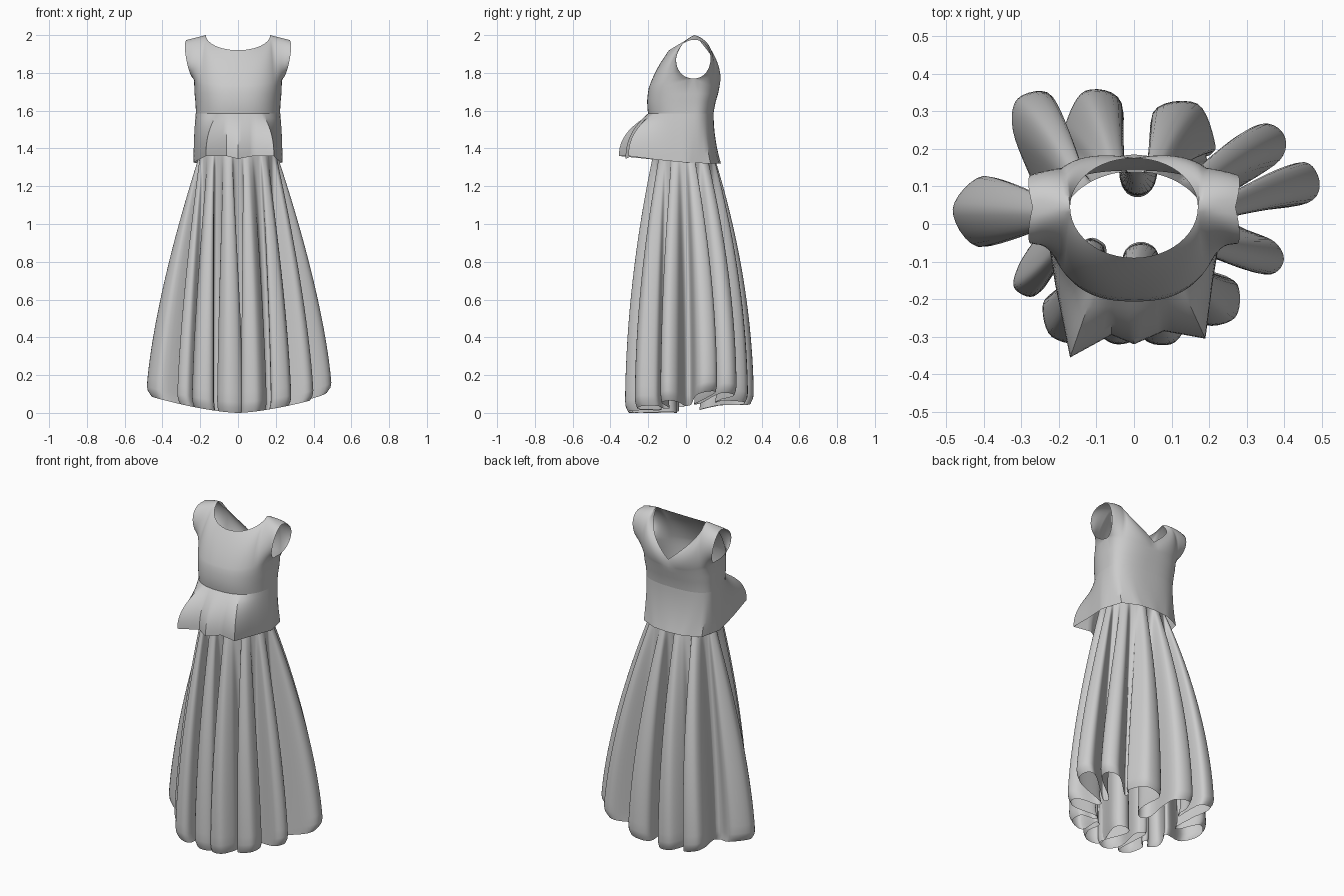
import bpy, bmesh, math
from mathutils import Vector

if "Cube" in bpy.data.objects:
    bpy.data.objects.remove(bpy.data.objects["Cube"])


def grid_object(name, rows, closed, angle=50):
    """Skin a list of equal-length point rows into a cloth sheet."""
    bm = bmesh.new()
    add_rows(bm, rows, closed)
    finish(name, bm, angle)


def add_rows(bm, rows, closed):
    vs = [[bm.verts.new(p) for p in r] for r in rows]
    n = len(rows[0])
    for a, b in zip(vs, vs[1:]):
        for i in range(n if closed else n - 1):
            j = (i + 1) % n
            bm.faces.new((a[i], a[j], b[j], b[i]))


def finish(name, bm, angle):
    bmesh.ops.remove_doubles(bm, verts=bm.verts, dist=0.0005)
    bmesh.ops.recalc_face_normals(bm, faces=bm.faces)
    me = bpy.data.meshes.new(name)
    bm.to_mesh(me)
    bm.free()
    ob = bpy.data.objects.new(name, me)
    bpy.context.collection.objects.link(ob)
    bpy.ops.object.select_all(action='DESELECT')
    ob.select_set(True)
    bpy.context.view_layer.objects.active = ob
    bpy.ops.object.shade_smooth_by_angle(angle=math.radians(angle))


def catmull(pts, steps):
    """Closed smooth curve through the points."""
    out, n = [], len(pts)
    for i in range(n):
        a, b, c, d = (pts[(i + k) % n] for k in (-1, 0, 1, 2))
        for s in range(steps):
            t = s / steps
            out.append(0.5 * (2 * b + (c - a) * t + (2 * a - 5 * b + 4 * c - d) * t * t
                              + (3 * b - a - 3 * c + d) * t ** 3))
    return out


def body(u, back, z, rx, yf, yb, yc=0.04):
    """Torso cross-section; u runs -1..1 across the front or back half."""
    th = u * math.pi / 2
    x = rx * math.copysign(abs(math.sin(th)) ** 0.8, u)
    c = max(0, math.cos(th)) ** 0.8
    return Vector((x, yc + (yb - yc if back else yf - yc) * c, z))


# Bodice: two panels meeting at the side seams and shoulders
RINGS = [(1.56, .222, -.195, .142), (1.60, .223, -.203, .148),
         (1.65, .226, -.206, .158), (1.69, .23, -.202, .17)]
NU, NV, NECK = 40, 16, 0.6


def top_edge(u, back):
    """Neckline (scoop in front, V behind), then the shoulder seam."""
    a, sg = abs(u), (1 if u >= 0 else -1)
    if a <= NECK:
        s = a / NECK
        ph = s * math.pi / 2
        if back:
            y, z = .045 + .13 * math.cos(ph), 1.77 + .23 * s
        else:
            y, z = .045 - .135 * math.cos(ph), 1.92 + .08 * (1 - math.cos(ph))
        return Vector((sg * .17 * math.sin(ph), y, z))
    q = (a - NECK) / (1 - NECK)
    return Vector((sg * (.17 + .1 * q), .045, 2.0 - .025 * q))


bm = bmesh.new()
for back in (False, True):
    us = [-1 + 2 * i / NU for i in range(NU + 1)]
    rows = [[body(u, back, *r) for u in us] for r in RINGS]
    for k in range(NV + 1):
        t, row = k / NV, []
        for u in us:
            a = abs(u)
            q = body(u, back, 1.72 + .05 * a ** 3, .233, -.197, .176)
            p = top_edge(u, back)
            dy = .175 * a if back else -.02 - .17 * a ** 4
            off = Vector((math.copysign(.045 * a ** 4, u), dy, .5 * a * a * (1 - a))) * .667
            al = (1 - a ** 3) / 3
            c1, c2 = q + (p - q) * al + off, p + (q - p) * al + off
            s = 1 - t
            row.append(q * s ** 3 + c1 * 3 * s * s * t + c2 * 3 * s * t * t + p * t ** 3)
        rows.append(row)
    add_rows(bm, rows, False)
finish("bodice", bm, 60)

# Peplum: stiff flap below the waist, kicking out into corners at the front
HEM = [(.235, 0, 1.325), (.21, -.15, 1.34), (.19, -.305, 1.36), (.08, -.285, 1.36),
       (0, -.32, 1.345), (-.06, -.295, 1.36), (-.17, -.355, 1.36), (-.21, -.16, 1.34),
       (-.235, 0, 1.325), (-.2, .13, 1.32), (-.1, .175, 1.32), (0, .185, 1.32),
       (.1, .175, 1.32), (.2, .13, 1.32)]
hem = []
for i, p in enumerate(HEM):
    a, b = Vector(p), Vector(HEM[(i + 1) % len(HEM)])
    hem += [a.lerp(b, s / 5) for s in range(5)]
waist = []
for p in hem:
    th = math.atan2(p.x, -p.y + .02) / (math.pi / 2)
    back = abs(th) > 1
    u = math.copysign(2 - abs(th), th) if back else th
    waist.append(body(u, back, 1.585, .224, -.201, .146))
rows = []
for k in range(11):
    t = k / 10
    row = []
    for w, h in zip(waist, hem):
        f = 1 - (1 - t) ** 2.3
        if h.y > 0:
            f = t * t
        row.append(Vector((w.x + (h.x - w.x) * f, w.y + (h.y - w.y) * f, w.z + (h.z - w.z) * t)))
    rows.append(row)
grid_object("peplum", rows, True, 35)

# Skirt: deep meandering folds; (x, y, half width) of alternating outer and inner bulbs at the hem
FOLDS = [(.495, .12, .055), (.26, .06, .02), (.40, .24, .055), (.2, .165, .015),
         (.17, .32, .095), (.01, .075, .05), (-.13, .355, .08), (-.19, .18, .015),
         (-.31, .335, .07), (-.26, .07, .025), (-.485, .04, .095), (-.25, -.03, .02),
         (-.32, -.17, .045), (-.19, -.14, .02), (-.22, -.30, .07), (-.09, -.05, .035),
         (-.05, -.32, .07), (.02, -.05, .05), (.1, -.32, .07), (.15, -.14, .02),
         (.27, -.25, .07), (.2, -.1, .02), (.40, -.10, .045), (.27, .01, .02)]
pts = []
for i, (x, y, w) in enumerate(FOLDS):
    tip = Vector((x, y, 0))
    ang = math.radians(14 + 15 * i)
    outer = i % 2 == 0
    d = tip.normalized() if outer else Vector((math.cos(ang), math.sin(ang), 0))
    side = Vector((-d.y, d.x, 0)) * w
    base = tip - d * w * .8 if outer else tip + d * w
    pts += [base - side, tip, base + side]
curve = catmull(pts, 6)
N = len(curve)
rows = []
TS = [k / 26 * .96 for k in range(27)] + [.98, 1.0]
for t in [-.08] + TS:
    row = []
    for i, h in enumerate(curve):
        ang = math.radians(14 - 5) + 2 * math.pi * i / N
        w = Vector((.2 * math.cos(ang), -.015 + .155 * math.sin(ang), 1.4))
        zh = .09 * (2 * abs(h.x)) ** 1.5 + (.04 if h.y > 0 else 0) * min(1, abs(h.y) * 5)
        tc = 1 - max(t, 0)
        fx, fy = 1 - tc ** 1.45, 1 - tc ** 1.95
        tuck = 1 - .05 * max(0, (t - .96) / .04) ** 2
        row.append(Vector((w.x + (h.x * tuck - w.x) * fx,
                           w.y + (h.y * tuck - w.y) * fy,
                           1.4 + (zh - 1.4) * t)))
    rows.append(row)
grid_object("skirt", rows, True, 70)
